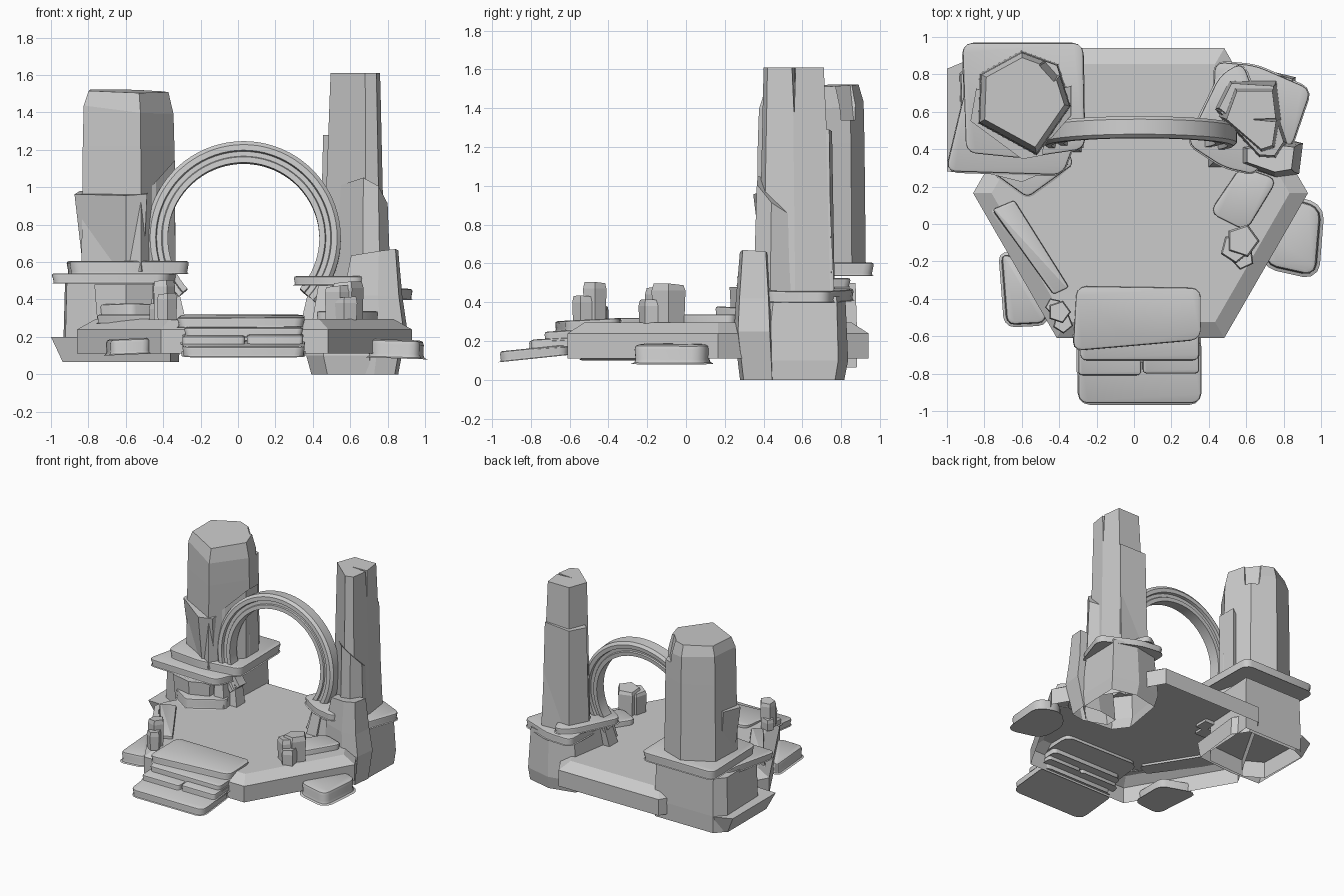
import bpy, bmesh, math
from mathutils import Matrix


def finish(name, bm, angle=None):
    bmesh.ops.recalc_face_normals(bm, faces=bm.faces)
    me = bpy.data.meshes.new(name)
    bm.to_mesh(me)
    bm.free()
    if angle:
        me.polygons.foreach_set("use_smooth", [True] * len(me.polygons))
        me.set_sharp_from_angle(angle=math.radians(angle))
    ob = bpy.data.objects.new(name, me)
    bpy.context.collection.objects.link(ob)
    return ob


def loft(pts, sections, closed=True):
    """Sections are (z, scale, dx, dy, slope_x, slope_y) of one outline."""
    bm = bmesh.new()
    cx = sum(p[0] for p in pts) / len(pts)
    cy = sum(p[1] for p in pts) / len(pts)
    rings = []
    for s in sections:
        z, k, dx, dy, sx, sy = tuple(s) + (1, 0, 0, 0, 0)[len(s) - 1:]
        rings.append([bm.verts.new((cx + (x - cx) * k + dx, cy + (y - cy) * k + dy,
                                    z + (x - cx) * sx + (y - cy) * sy)) for x, y in pts])
    n = len(pts)
    for a, b in zip(rings, rings[1:]):
        for i in range(n):
            bm.faces.new((a[i], a[(i + 1) % n], b[(i + 1) % n], b[i]))
    if closed:
        bm.faces.new(rings[0])
    bm.faces.new(rings[-1])
    return bm


def stone(name, pts, *sections, closed=True):
    return finish(name, loft(pts, sections, closed))


def slab(name, pts, z0, z1, sx=0, sy=0, round_=0.05, edge=0.014):
    """Flat worn stone with rounded corners and softened rims."""
    bm = loft(pts, [(z0, 0.96, 0, 0, sx, sy), (z1, 1, 0, 0, sx, sy)])
    n = len(pts)
    bm.verts.index_update()
    up = [e for e in bm.edges if abs(e.verts[0].index - e.verts[1].index) == n]
    bmesh.ops.bevel(bm, geom=up, offset=round_, segments=3, profile=0.5, affect='EDGES')
    caps = sorted(bm.faces, key=lambda f: -len(f.verts))[:2]
    rim = list({e for f in caps for e in f.edges})
    bmesh.ops.bevel(bm, geom=rim, offset=edge, segments=2, profile=0.5, affect='EDGES')
    return finish(name, bm, 40)


def rect(x0, x1, y0, y1):
    return [(x0, y0), (x1, y0), (x1, y1), (x0, y1)]


def cut(target, name, pts, *sections):
    c = stone(name, pts, *sections)
    c.hide_render = True
    c.hide_viewport = True
    m = target.modifiers.new("chip", 'BOOLEAN')
    m.operation = 'DIFFERENCE'
    m.object = c


# Hexagonal platform with sloped rim, hollow underneath
hexa = [(0.035 + 0.895 * math.cos(i * math.pi / 3), 0.165 + 0.895 * math.sin(i * math.pi / 3))
        for i in range(6)]
stone("platform", hexa, (0.11,), (0.24,), (0.295, 0.89), closed=False)

# Left pillar footing
stone("left_footing", [(-1, 0.28), (-0.72, 0.27), (-0.36, 0.3), (-0.31, 0.75), (-0.4, 0.88), (-0.88, 0.88), (-1, 0.83)],
      (0.065, 0.9, 0.03, 0), (0.2,), closed=False)
stone("left_base", [(-0.92, 0.4), (-0.78, 0.32), (-0.45, 0.34), (-0.36, 0.45), (-0.34, 0.88), (-0.86, 0.88), (-0.93, 0.8)],
      (0.065, 1.0), (0.2, 1.01), (0.5, 0.98), closed=False)
stone("left_base_front", [(-0.76, 0.27), (-0.6, 0.23), (-0.46, 0.29), (-0.46, 0.45), (-0.74, 0.45)],
      (0.28, 0.95), (0.38, 1), (0.48, 1.05))
slab("left_foot_slab", [(-0.75, 0.27), (-0.57, 0.14), (-0.32, 0.32), (-0.4, 0.5), (-0.7, 0.5)], 0.29, 0.37, 0, -0.05, 0.03)
slab("left_lower_slab", [(-1.01, 0.28), (-0.38, 0.26), (-0.32, 0.42), (-0.4, 0.72), (-0.9, 0.74)], 0.485, 0.54)
slab("left_upper_slab", [(-0.92, 0.97), (-0.9, 0.38), (-0.6, 0.35), (-0.26, 0.4), (-0.27, 0.97)], 0.535, 0.605)

# Left pillar: faceted column, chipped top, leaning shards
left = stone("left_pillar", [(-0.83, 0.54), (-0.52, 0.37), (-0.34, 0.63), (-0.41, 0.85), (-0.6, 0.92), (-0.82, 0.8)],
             (0.55, 1.03), (1.22,), (1.42, 0.98, 0, 0, -0.1, 0.05), (1.515, 0.87, 0, 0, -0.02, 0.03))
cut(left, "left_chip_cutter", [(-0.53, 0.83), (-0.45, 0.74), (-0.30, 0.84), (-0.5, 0.99)],
    (1.34, 0.8, 0.04, 0.03), (1.7, 1.1))
stone("left_pillar_front_shard", [(-0.87, 0.55), (-0.6, 0.35), (-0.49, 0.37), (-0.48, 0.6), (-0.84, 0.72)],
      (0.58, 0.86, 0.01, 0.02), (0.97, 1.02, 0, 0, 0.05, 0.1))
stone("left_pillar_side_shard", [(-0.5, 0.43), (-0.44, 0.46), (-0.335, 0.58), (-0.335, 0.74), (-0.5, 0.7)],
      (0.58,), (1.05, 0.98, 0, 0, 1.1, 0))

# Right pillar footing
stone("right_base", [(0.37, 0.42), (0.46, 0.3), (0.7, 0.28), (0.85, 0.42), (0.86, 0.78), (0.65, 0.83), (0.43, 0.78)],
      (0, 0.95, 0.01, 0), (0.1, 1.02), (0.43, 0.9, 0.01, 0.02), closed=False)
stone("right_corner_block", [(0.56, 0.32), (0.76, 0.25), (0.88, 0.27), (0.9, 0.43), (0.74, 0.45), (0.56, 0.42)],
      (0, 0.92, -0.03, 0.02), (0.25, 1.02), (0.42, 0.93, -0.01, 0), (0.65, 0.74, 0, 0, 0.1, -0.06), closed=False)
slab("right_back_slab", [(0.43, 0.87), (0.42, 0.55), (0.62, 0.42), (0.84, 0.4), (0.95, 0.72), (0.65, 0.85)], 0.405, 0.465, -0.03)
slab("right_front_slab", [(0.28, 0.43), (0.48, 0.3), (0.66, 0.26), (0.72, 0.5), (0.58, 0.87), (0.46, 0.8)], 0.475, 0.525)

# Right pillar: tall core with cracked top and stepped shards
right = stone("right_pillar", [(0.495, 0.56), (0.55, 0.71), (0.74, 0.71), (0.76, 0.55), (0.74, 0.42), (0.68, 0.4)],
              (0.45, 1.26, 0, 0.015), (1.61,))
cut(right, "right_crack_cutter", [(0.57, 0.56), (0.78, 0.54), (0.8, 0.57)],
    (1.38, 0.3, 0.08, 0), (1.7,))
stone("right_pillar_back_shard", [(0.452, 0.62), (0.6, 0.5), (0.74, 0.58), (0.75, 0.74), (0.52, 0.755)],
      (0.45, 1.1), (1.285, 0.98, 0, 0, 0.04, 0))
stone("right_pillar_front_shard", [(0.46, 0.6), (0.67, 0.37), (0.75, 0.365), (0.8, 0.44), (0.74, 0.62)],
      (0.45, 1.15), (0.95, 1, 0, 0, -0.6, -0.85))

# Ring: grooved band swept along an arc, leaning back slightly
profile = [(0.405, -0.045), (0.435, -0.045), (0.44, -0.035), (0.465, -0.035), (0.47, -0.058), (0.50, -0.058),
           (0.52, -0.04), (0.52, 0.04), (0.50, 0.058), (0.47, 0.058), (0.465, 0.035), (0.44, 0.035),
           (0.435, 0.045), (0.405, 0.045)]
bm = bmesh.new()
rings = []
STEPS = 56
for i in range(STEPS + 1):
    a = math.radians(-42 + 264 * i / STEPS)
    rings.append([bm.verts.new((r * math.cos(a), y, r * math.sin(a))) for r, y in profile])
n = len(profile)
for a, b in zip(rings, rings[1:]):
    for j in range(n):
        bm.faces.new((a[j], a[(j + 1) % n], b[(j + 1) % n], b[j]))
bm.faces.new(rings[0])
bm.faces.new(rings[-1])
bm.transform(Matrix.Translation((0.03, 0.475, 0.725)) @ Matrix.Rotation(math.radians(-5), 4, 'X'))
finish("ring", bm, 30)

# Splayed stones holding the ring ends
for side, tag in ((-1, "left"), (1, "right")):
    for k, (x, y, lean) in enumerate(((0.35, 0.43, 0.045), (0.41, 0.35, 0.03))):
        px = 0.03 + side * x
        stone(f"{tag}_ring_brace_{k + 1}", rect(px - 0.045, px + 0.045, y - 0.05, y + 0.06),
              (0.27, 1), (0.49, 0.85, side * lean, 0.03))

# Front steps
slab("step_top", [(-0.33, -0.68), (0.02, -0.65), (0.36, -0.62), (0.36, -0.34), (-0.31, -0.33)], 0.255, 0.31, 0, 0.05)
slab("step_upper", rect(-0.29, 0.35, -0.73, -0.5), 0.205, 0.255, 0, 0.06, 0.03)
slab("step_middle_left", rect(-0.3, 0.04, -0.81, -0.55), 0.165, 0.21, 0, 0.06, 0.02)
slab("step_middle_right", rect(0.045, 0.35, -0.8, -0.55), 0.165, 0.215, 0, 0.06, 0.02)
slab("step_bottom", rect(-0.3, 0.36, -0.96, -0.6), 0.11, 0.165, 0, 0.1)

# Loose slabs around the platform
slab("side_slab_right", [(0.7, -0.22), (0.97, -0.28), (1.0, 0.09), (0.83, 0.14), (0.7, 0.0)], 0.085, 0.185, -0.03, 0, 0.06, 0.025)
slab("side_slab_left", [(-0.68, -0.54), (-0.47, -0.53), (-0.47, -0.25), (-0.71, -0.15)], 0.105, 0.19, 0.04, 0, 0.04, 0.02)
slab("deck_slab_left", [(-0.76, 0.08), (-0.43, -0.38), (-0.345, -0.34), (-0.64, 0.13)], 0.27, 0.32, 0, 0, 0.015)
slab("deck_slab_right", [(0.4, 0.06), (0.6, -0.04), (0.77, 0.24), (0.57, 0.31)], 0.28, 0.338)

# Small rock clusters: (x, y, radius, height)
clusters = {"left_rock": [(-0.40, -0.47, 0.062, 0.50), (-0.38, -0.53, 0.055, 0.43), (-0.43, -0.44, 0.045, 0.38)],
            "right_rock": [(0.58, -0.09, 0.09, 0.49), (0.54, -0.13, 0.08, 0.47), (0.58, -0.18, 0.065, 0.41)]}
for tag, rocks in clusters.items():
    for k, (x, y, r, h) in enumerate(rocks):
        pts = [(x + r * math.cos(i * math.tau / 5 + k), y + r * math.sin(i * math.tau / 5 + k)) for i in range(5)]
        stone(f"{tag}_{k + 1}", pts, (0.29, 0.95), (h - 0.03, 1.02), (h, 0.9, 0, 0, 0.08, -0.05))
